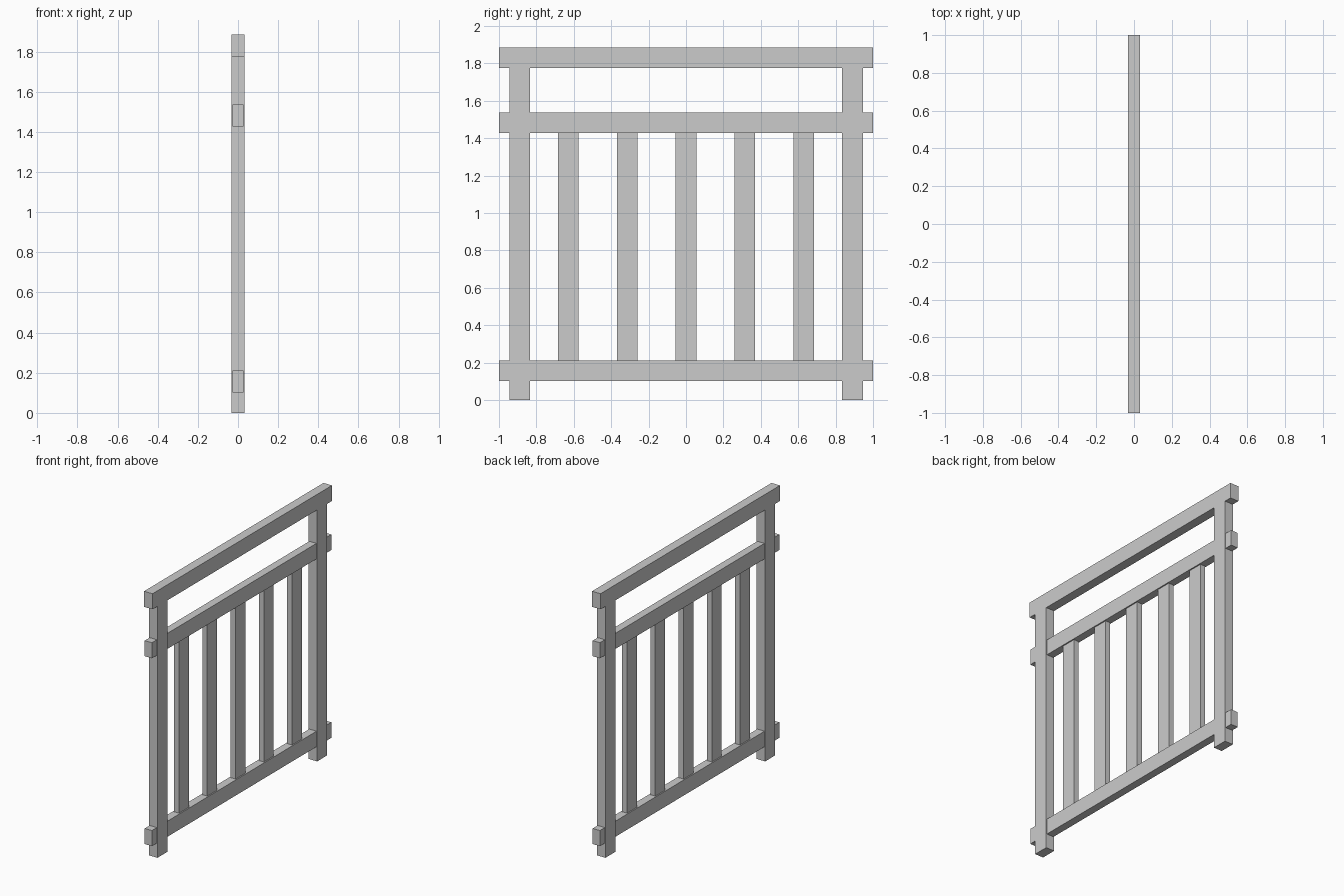
import bpy

if "Cube" in bpy.data.objects:
    bpy.data.objects.remove(bpy.data.objects["Cube"])


def box(name, x, y, z):
    """Box from (min, max) ranges on each axis."""
    bpy.ops.mesh.primitive_cube_add(
        size=1, location=[(a + b) / 2 for a, b in (x, y, z)])
    ob = bpy.context.object
    ob.name = name
    ob.scale = [b - a for a, b in (x, y, z)]
    bpy.ops.object.transform_apply(location=False, rotation=False, scale=True)
    return ob


W = 0.055             # half width of posts and balusters
POST_X = (-0.033, 0.033)
RAIL_X = (-0.028, 0.028)
BALUSTER_X = (-0.019, 0.019)

# Horizontal rails
box("handrail", POST_X, (-1, 1), (1.774, 1.884))
box("upper_rail", RAIL_X, (-1, 1), (1.427, 1.537))
box("lower_rail", RAIL_X, (-1, 1), (0.102, 0.212))

# End posts
for side, y in (("left", -0.89), ("right", 0.89)):
    box(f"{side}_post", POST_X, (y - W, y + W), (0, 1.774))

# Balusters between the lower and upper rails
for i in range(5):
    y = (i - 2) * 0.315
    box(f"baluster_{i + 1}", BALUSTER_X, (y - W, y + W), (0.212, 1.427))
